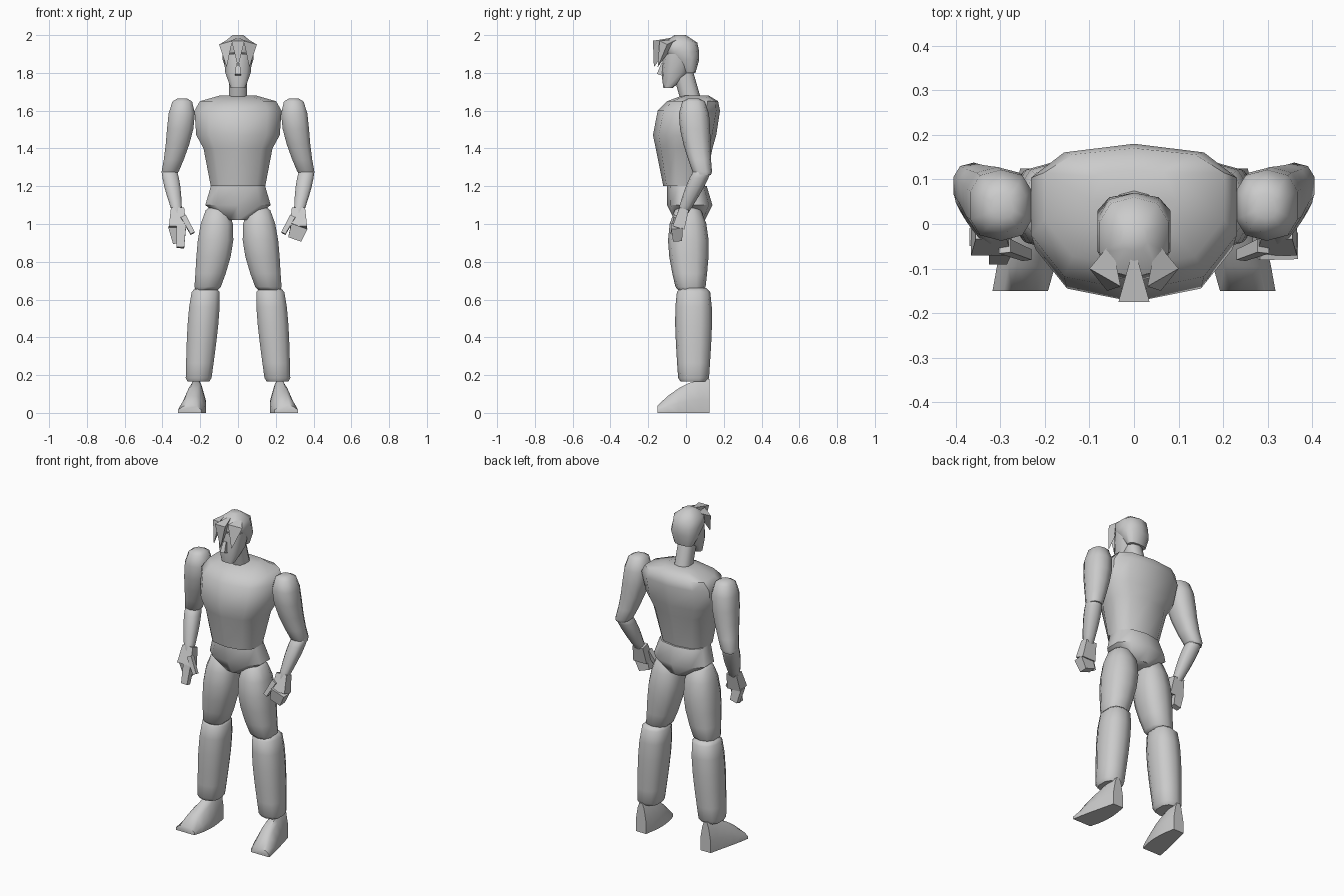
import bpy, bmesh, math
from mathutils import Vector

old = bpy.data.objects.get("Cube")
if old:
    bpy.data.objects.remove(old)

GREY = (0.6, 0.6, 0.6, 1)
grey_material = bpy.data.materials.new("plain grey")
grey_material.use_nodes = True
grey_material.diffuse_color = GREY
shader = grey_material.node_tree.nodes["Principled BSDF"]
shader.inputs["Base Color"].default_value = GREY


def finish(name, mesh_data, angle):
    bmesh.ops.recalc_face_normals(mesh_data, faces=mesh_data.faces)
    mesh = bpy.data.meshes.new(name)
    mesh_data.to_mesh(mesh)
    mesh_data.free()
    mesh.materials.append(grey_material)
    part = bpy.data.objects.new(name, mesh)
    bpy.context.collection.objects.link(part)
    bpy.ops.object.select_all(action='DESELECT')
    part.select_set(True)
    bpy.context.view_layer.objects.active = part
    bpy.ops.object.shade_smooth_by_angle(angle=math.radians(angle))


def skin(name, rings, side=1, angle=50):
    """Join point rings into a closed body; side = -1 mirrors it."""
    mesh_data = bmesh.new()
    loops = [[mesh_data.verts.new((x * side, y, z)) for x, y, z in points] for points in rings]
    count = len(loops[0])
    for lower, upper in zip(loops, loops[1:]):
        for i in range(count):
            j = (i + 1) % count
            mesh_data.faces.new((lower[i], lower[j], upper[j], upper[i]))
    mesh_data.faces.new(loops[0])
    mesh_data.faces.new(loops[-1])
    finish(name, mesh_data, angle)


def section(x, y, z, half_width, front, back, sides=10, squareness=0.8):
    """Rounded horizontal section reaching front and back from its widest line."""
    points = []
    for i in range(sides):
        turn = math.tau * i / sides + math.pi / 2
        across, along = [math.copysign(abs(value) ** squareness, value)
                         for value in (math.cos(turn), math.sin(turn))]
        reach = back if along > 0 else front
        points.append((x + half_width * across, y + reach * along, z))
    return points


def body(name, rows, base=0, lean=0):
    """Central part; each row gives height, half width, front and back reach."""
    rings = []
    for z, half_width, front, back in rows:
        widest = (back - front) / 2 + lean * (z - base)
        rings.append(section(0, widest, z, half_width, front + widest, back - widest))
    skin(name, rings)


def limb(name, side, top, bottom, radius, end_radius, bulge, skew, depth, bend=1):
    """Limb swelling between two joints, with slightly rounded ends."""
    top, bottom = Vector(top), Vector(bottom)
    steps = (0, 0.04, 0.2, 0.4, 0.6, 0.8, 0.96, 1)
    rings = []
    for t in steps:
        size = radius + (end_radius - radius) * t + bulge * math.sin(math.pi * t ** skew)
        if t in (0, 1):
            size *= 0.85
        x, y, z = top.lerp(bottom, t ** bend)
        z = top.z + (bottom.z - top.z) * t
        rings.append(section(x, y, z, size, size * depth, size * depth))
    skin(name, rings, side)


def block(name, side, start, end, width, thickness, taper=0.8):
    """Tapered four-sided bar."""
    start, end = Vector(start), Vector(end)
    axis = (end - start).normalized()
    across = (Vector((1, 0, 0)) - axis * axis.x).normalized()
    up = axis.cross(across)
    corners = ((-1, -1), (1, -1), (1, 1), (-1, 1))
    rings = [[centre + (across * width * i + up * thickness * j) * scale for i, j in corners]
             for centre, scale in ((start, 1), (end, taper))]
    skin(name, rings, side, angle=30)


def lock(name, side, root, left, right, tip):
    """Hair lock: a strip running forward with a spike hanging from it."""
    mesh_data = bmesh.new()
    a, b, c, d = [mesh_data.verts.new((x * side, y, z)) for x, y, z in (root, left, right, tip)]
    for face in ((a, b, c), (b, d, c), (a, d, b), (a, c, d)):
        mesh_data.faces.new(face)
    finish(name, mesh_data, angle=10)


# Trunk
body("torso", [(1.2, .15, .12, .1), (1.4, .19, .16, .14), (1.47, .23, .175, .16),
               (1.6, .24, .15, .18), (1.65, .21, .1, .17), (1.68, .1, .02, .12)],
     base=1.2, lean=0.1)
body("pelvis", [(1.02, .07, .06, .1), (1.1, .18, .1, .14), (1.2, .15, .1, .11)])

# Neck and head
body("neck", [(1.66, .05, .03, .08), (1.8, .05, .07, .04)])
body("face", [(1.72, .04, .12, -.07), (1.8, .07, .13, .02), (1.9, .08, .12, .05)])
body("hair_cap", [(1.8, .06, .01, .05), (1.87, .085, .06, .07), (1.91, .085, .12, .07),
                  (1.96, .08, .12, .06), (2, .03, .06, 0)])
block("nose", 1, (0, -.12, 1.85), (0, -.14, 1.79), width=.01, thickness=.01, taper=1.5)

# Fringe
lock("middle_fringe", 1, (0, -.05, 1.99), (-.035, -.175, 1.97), (.035, -.175, 1.97),
     (0, -.17, 1.83))

for side, label in ((1, "left"), (-1, "right")):
    lock(label + "_fringe", side, (.05, -.04, 1.98), (.03, -.14, 1.97), (.1, -.1, 1.95),
         (.06, -.15, 1.83))

    # Arms
    limb(label + "_upper_arm", side, (.295, .04, 1.665), (.365, .09, 1.26), radius=.03,
         end_radius=.045, bulge=.04, skew=.5, depth=1.1, bend=2)
    limb(label + "_forearm", side, (.365, .09, 1.29), (.32, -.02, 1.05), radius=.04,
         end_radius=.025, bulge=.01, skew=.7, depth=1.1)
    block(label + "_palm", side, (.32, -.01, 1.08), (.32, -.04, .98), width=.035,
          thickness=.025, taper=1.3)
    block(label + "_thumb", side, (.29, -.05, 1.04), (.24, -.07, .95), width=.015,
          thickness=.015)

    # Legs
    limb(label + "_thigh", side, (.11, .01, 1.09), (.165, .025, .65), radius=.05,
         end_radius=.07, bulge=.04, skew=.7, depth=1.1, bend=2)
    limb(label + "_shin", side, (.17, .04, .66), (.21, .04, .165), radius=.07,
         end_radius=.07, bulge=.015, skew=.6, depth=1.15)

    # Foot, from heel to toe: it widens, drops and turns outward
    rings = []
    for step in range(6):
        t = step / 5
        y = .125 - .275 * t
        middle, half_width = .22 + .035 * t * t, .035 + .03 * math.sin(t * 2)
        height = .04 + .14 * (1 - t * t)
        outline = ((1, 0), (1, .4), (.6, .85), (.3, 1))
        outline += tuple((-across, up) for across, up in reversed(outline))
        rings.append([(middle + half_width * across, y, height * up) for across, up in outline])
    skin(label + "_foot", rings, side)

# Fingers: the left hand is half closed, the right one open
block("left_fingers", 1, (.325, -.05, .99), (.3, -.045, .92), width=.045, thickness=.03)
block("right_index_finger", -1, (.3, -.05, .99), (.305, -.075, .875), width=.025, thickness=.02)
block("right_fingers", -1, (.34, -.03, .99), (.32, -.02, .9), width=.03, thickness=.02)
